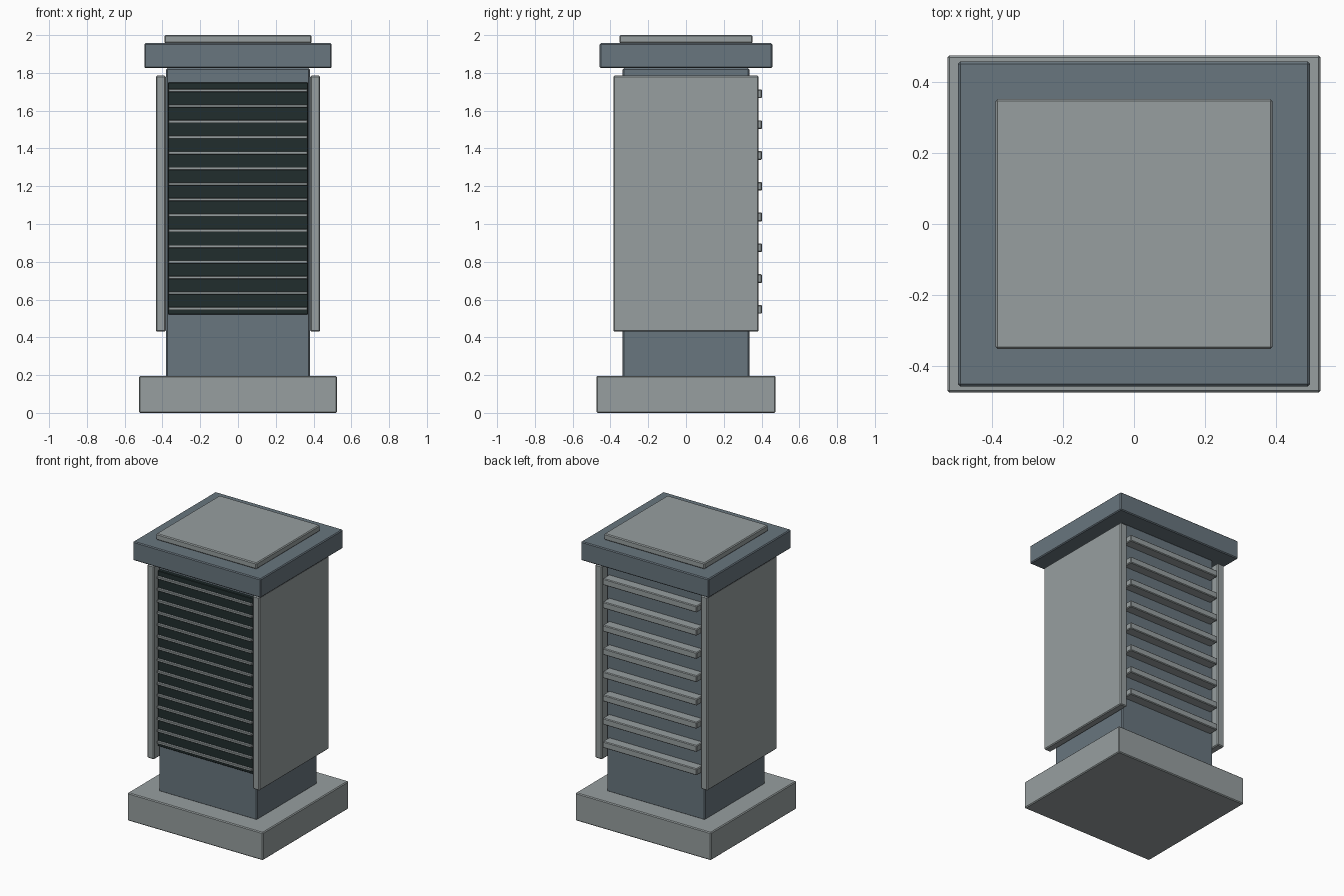
import bpy

cube = bpy.data.objects.get("Cube")
if cube:
    bpy.data.objects.remove(cube, do_unlink=True)


def material(name, rgb):
    m = bpy.data.materials.new(name)
    m.use_nodes = True
    m.diffuse_color = (*rgb, 1)
    bsdf = next(n for n in m.node_tree.nodes if n.type == 'BSDF_PRINCIPLED')
    bsdf.inputs["Base Color"].default_value = (*rgb, 1)
    return m


light = material("light grey", (0.31, 0.345, 0.35))
blue = material("slate blue", (0.14, 0.18, 0.21))
dark = material("dark green grey", (0.015, 0.027, 0.027))


def box(name, x, y, z, mat, bevel=0.006):
    """Bevelled box from (min, max) pairs on each axis."""
    bpy.ops.mesh.primitive_cube_add(size=1, location=[sum(a) / 2 for a in (x, y, z)])
    ob = bpy.context.object
    ob.name = name
    ob.scale = [a[1] - a[0] for a in (x, y, z)]
    bpy.ops.object.transform_apply(location=False, rotation=False, scale=True)
    ob.data.materials.append(mat)
    mod = ob.modifiers.new("Bevel", 'BEVEL')
    mod.width = bevel
    mod.segments = 1
    return ob


# Stacked main parts
box("base", (-0.525, 0.525), (-0.475, 0.475), (0, 0.195), light)
box("body", (-0.38, 0.38), (-0.335, 0.335), (0.19, 1.825), blue)
box("cap", (-0.495, 0.495), (-0.457, 0.457), (1.825, 1.957), blue)
box("top_plate", (-0.39, 0.39), (-0.352, 0.352), (1.957, 2.0), light)

# Side panels
for side, s in (("left", 1), ("right", -1)):
    box(side + "_panel", sorted((s * 0.382, s * 0.435)), (-0.385, 0.385), (0.43, 1.785), light)

# Front grille: dark backing with thin slats
box("grille_backing", (-0.37, 0.37), (-0.36, -0.33), (0.52, 1.75), dark, 0.003)
for i in range(15):
    z = 0.552 + i * 0.0825
    box(f"grille_slat_{i + 1}", (-0.367, 0.367), (-0.377, -0.355), (z - 0.008, z + 0.008), light, 0.002)

# Rear cooling bars
for i in range(8):
    z = 0.548 + i * 0.163
    box(f"rear_bar_{i + 1}", (-0.365, 0.365), (0.33, 0.403), (z - 0.023, z + 0.023), light, 0.005)
